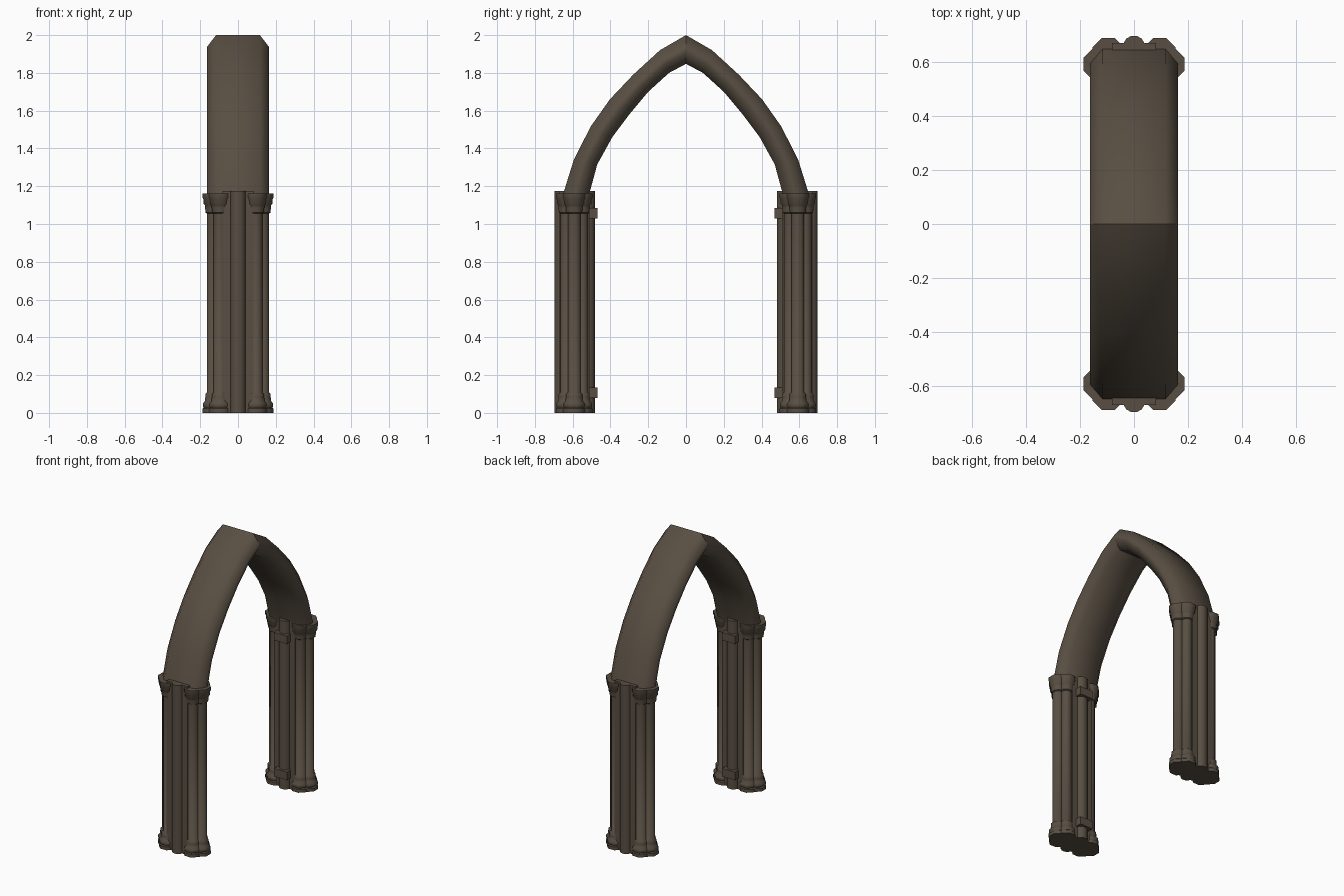
import bpy, bmesh, math

if "Cube" in bpy.data.objects:
    bpy.data.objects.remove(bpy.data.objects["Cube"])

stone = bpy.data.materials.new("dark brown stone")
stone.diffuse_color = (0.098, 0.077, 0.055, 1)
stone.use_nodes = True
stone.node_tree.nodes["Principled BSDF"].inputs["Base Color"].default_value = stone.diffuse_color


def finish(name, bm, angle):
    bmesh.ops.recalc_face_normals(bm, faces=bm.faces)
    me = bpy.data.meshes.new(name)
    bm.to_mesh(me)
    bm.free()
    me.materials.append(stone)
    ob = bpy.data.objects.new(name, me)
    bpy.context.collection.objects.link(ob)
    bpy.ops.object.select_all(action='DESELECT')
    ob.select_set(True)
    bpy.context.view_layer.objects.active = ob
    bpy.ops.object.shade_smooth_by_angle(angle=math.radians(angle))
    return ob


def loft(bm, rings):
    """Skin a list of closed rings and cap both ends."""
    vr = [[bm.verts.new(p) for p in r] for r in rings]
    n = len(vr[0])
    for a, b in zip(vr, vr[1:]):
        for i in range(n):
            j = (i + 1) % n
            bm.faces.new((a[i], a[j], b[j], b[i]))
    bm.faces.new(vr[0])
    bm.faces.new(vr[-1])


def lathe(name, x, y, profile, n=8):
    k = 1 / math.cos(math.pi / n)
    bm = bmesh.new()
    loft(bm, [[(x + r * k * math.cos((i + .5) * 2 * math.pi / n),
                y + r * k * math.sin((i + .5) * 2 * math.pi / n), z)
               for i in range(n)] for r, z in profile])
    return finish(name, bm, 50)


def box(name, x, y0, y1, z0, z1):
    bm = bmesh.new()
    loft(bm, [[(-x, y0, z), (x, y0, z), (x, y1, z), (-x, y1, z)] for z in (z0, z1)])
    return finish(name, bm, 30)


# moulded base, shaft and capital as one turned profile (radius, height)
column = [(.058, 0), (.058, .022), (.052, .027), (.056, .036), (.056, .05),
          (.046, .062), (.043, .085), (.043, .1), (.034, .108),
          (.034, 1.055), (.042, 1.06), (.044, 1.085), (.046, 1.1),
          (.052, 1.108), (.053, 1.13), (.058, 1.14), (.058, 1.162)]

# pointed arch: outer and inner curve (y, z), apex last
outer = [(.65, 1.16), (.594, 1.34), (.504, 1.517), (.403, 1.66), (.28, 1.79), (.138, 1.92), (0, 2.0)]
inner = [(.512, 1.16), (.47, 1.315), (.39, 1.46), (.30, 1.58), (.20, 1.70), (.09, 1.80), (0, 1.848)]
# cross-section (x, fraction from outer to inner)
section = [(-.116, 0), (.116, 0), (.163, .4), (.163, .6), (.116, 1), (-.116, 1), (-.163, .6), (-.163, .4)]

for s, side in ((-1, "front"), (1, "back")):
    bm = bmesh.new()
    loft(bm, [[(x, s * (o[0] + (i[0] - o[0]) * t), o[1] + (i[1] - o[1]) * t)
               for x, t in section] for o, i in zip(outer, inner)])
    finish(side + "_arch_half", bm, 55)

    # pier core
    box(side + "_pier_core", .081, s * .51, s * .67, 0, 1.175)
    box(side + "_pier_web", .12, s * .55, s * .63, 0, 1.16)
    # plain round shafts on the outer and inner faces
    for y, nm in ((.657, "outer"), (.523, "inner")):
        lathe(f"{side}_{nm}_shaft", 0, s * y, [(.04, 0), (.04, 1.175)], 12)
    # bands around the inner shaft
    for z0, z1 in ((.08, .135), (1.03, 1.085)):
        box(side + "_inner_shaft_band", .05, s * .468, s * .52, z0, z1)
    # clustered columns with bases and capitals
    for m in (-1, 1):
        lathe(side + "_side_column", m * .13, s * .592, column)
        for y in (.631, .553):
            lathe(side + "_corner_column", m * .095, s * y, column)
